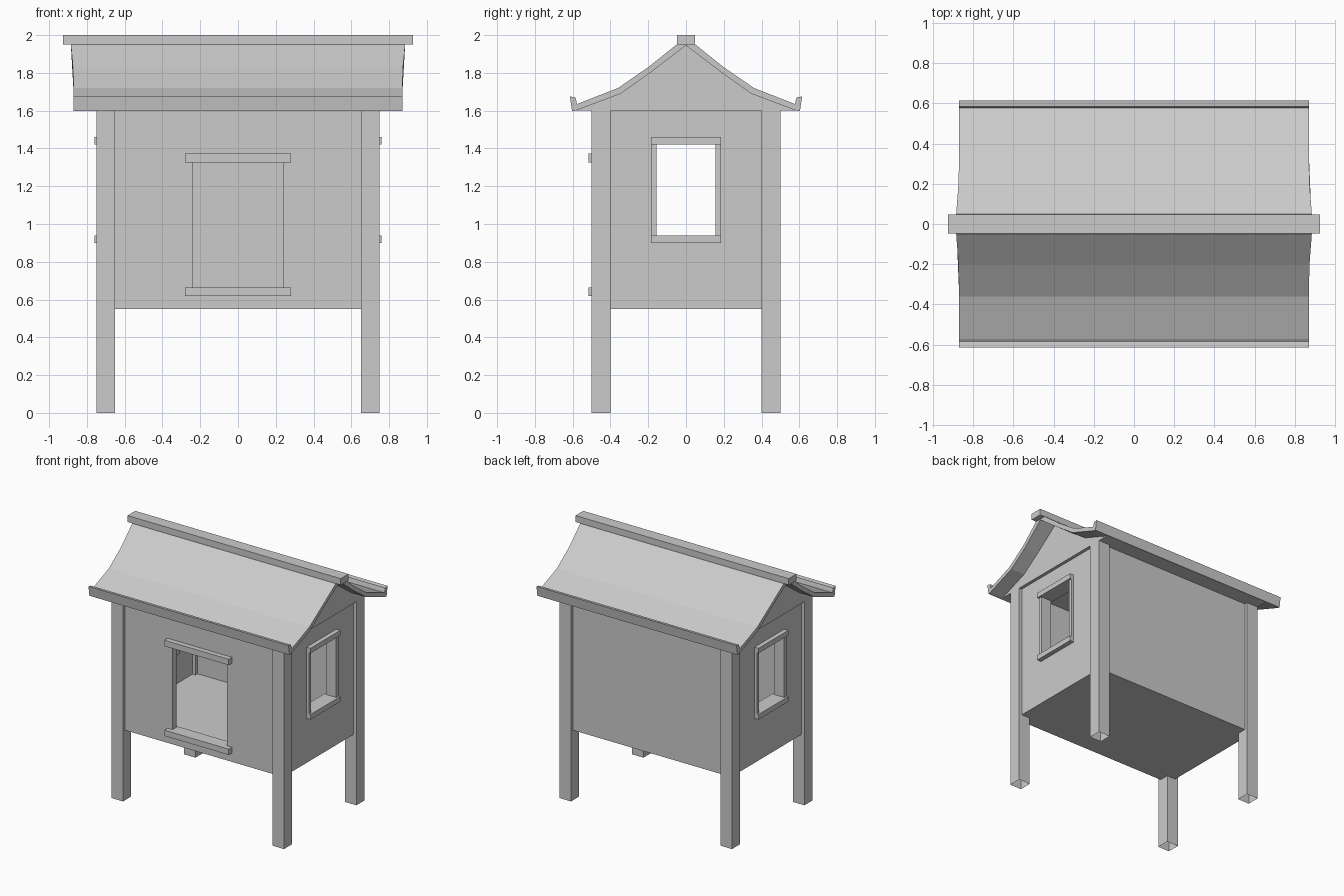
import bpy
import bmesh
from mathutils import Vector

if "Cube" in bpy.data.objects:
    bpy.data.objects.remove(bpy.data.objects["Cube"])

GREY = (0.6, 0.6, 0.6, 1)
mat = bpy.data.materials.new("plain grey")
mat.use_nodes = True
mat.diffuse_color = GREY
mat.node_tree.nodes["Principled BSDF"].inputs["Base Color"].default_value = GREY


def finish(name, bm):
    bmesh.ops.recalc_face_normals(bm, faces=bm.faces)
    mesh = bpy.data.meshes.new(name)
    bm.to_mesh(mesh)
    bm.free()
    mesh.materials.append(mat)
    obj = bpy.data.objects.new(name, mesh)
    bpy.context.collection.objects.link(obj)
    return obj


def box(name, lo, hi, open_bottom=False):
    bm = bmesh.new()
    bmesh.ops.create_cube(bm, size=1)
    lo, hi = Vector(lo), Vector(hi)
    for v in bm.verts:
        v.co = (lo + hi) / 2 + v.co * (hi - lo)
    obj = finish(name, bm)
    if open_bottom:
        bm = bmesh.new()
        bm.from_mesh(obj.data)
        down = [f for f in bm.faces if f.normal.z < -0.5]
        bmesh.ops.delete(bm, geom=down, context='FACES_ONLY')
        bm.to_mesh(obj.data)
        bm.free()
    return obj


def wall_with_opening(name, outer, inner, depth, place):
    """Wall slab with a rectangular hole; rectangles are (half width, low, high)."""
    bm = bmesh.new()
    loops = []
    for w, low, high in (outer, inner):
        for d in depth:
            corners = ((-w, low), (w, low), (w, high), (-w, high))
            loops.append([bm.verts.new(place(u, z, d)) for u, z in corners])
    out_a, out_b, in_a, in_b = loops
    for p, q in ((out_a, in_a), (out_b, in_b), (out_a, out_b), (in_a, in_b)):
        for i in range(4):
            j = (i + 1) % 4
            bm.faces.new((p[i], p[j], q[j], q[i]))
    return finish(name, bm)


def extrude_profile(name, profile, half_width):
    """Prism along x from a (y, z) outline; half_width is a function of z."""
    bm = bmesh.new()
    left = [bm.verts.new((half_width(z), y, z)) for y, z in profile]
    right = [bm.verts.new((-half_width(z), y, z)) for y, z in profile]
    bm.faces.new(left)
    bm.faces.new(right[::-1])
    for i in range(len(profile)):
        j = (i + 1) % len(profile)
        bm.faces.new((left[i], right[i], right[j], left[j]))
    return finish(name, bm)


# Four posts, hollow at the foot
for sx, side in ((1, "left"), (-1, "right")):
    for sy, end in ((-1, "front"), (1, "back")):
        box(f"{end}_{side}_post",
            (sx * 0.7 - 0.05, sy * 0.45 - 0.05, 0),
            (sx * 0.7 + 0.05, sy * 0.45 + 0.05, 1.6), open_bottom=True)

# Floor and walls, centred on the posts
LOW, HIGH = 0.55, 1.6
box("floor", (-0.675, -0.425, LOW), (0.675, 0.425, 0.65))
box("back_wall", (-0.7, 0.425, LOW), (0.7, 0.475, HIGH))
wall_with_opening("front_wall", (0.7, LOW, HIGH), (0.237, 0.66, 1.33),
                  (0.425, 0.475), lambda u, z, d: (u, -d, z))

# Door lintel and sill
for name, z0, z1 in (("door_sill", 0.62, 0.665), ("door_lintel", 1.325, 1.372)):
    box(name, (-0.28, -0.515, z0), (0.28, -0.41, z1))

# Side walls with framed windows
for s, side in ((1, "left"), (-1, "right")):
    wall_with_opening(f"{side}_wall", (0.45, LOW, HIGH), (0.17, 0.92, 1.44),
                      (0.675, 0.725), lambda u, z, d: (s * d, u, z))
    for part, z0, z1 in (("sill", 0.9, 0.94), ("lintel", 1.42, 1.46)):
        box(f"{side}_window_{part}",
            (s * 0.7 - 0.06, -0.185, z0), (s * 0.7 + 0.06, 0.185, z1))
    for t, end in ((-1, "front"), (1, "back")):
        box(f"{side}_window_{end}_jamb",
            (s * 0.7 - 0.045, t * 0.17 - 0.015, 0.94),
            (s * 0.7 + 0.045, t * 0.17 + 0.015, 1.42))

# Gable block below the curved roof
under = [(0.585, 1.6), (0.345, 1.69), (0.19, 1.8)]
gable = under + [(0, 1.945)] + [(-y, z) for y, z in reversed(under)]
extrude_profile("gable", gable, lambda z: 0.75)

# Curved roof slab with upturned eaves, flaring slightly near the ridge
top = [(0.05, 1.95), (0.2, 1.83), (0.36, 1.72), (0.577, 1.635),
       (0.585, 1.67), (0.615, 1.675), (0.603, 1.597)]
half = top + under
roof = half + [(0, 1.945)] + [(-y, z) for y, z in reversed(half)]
extrude_profile("roof", roof,
                lambda z: 0.87 + 0.015 * max(0, (z - 1.79) / 0.16))

# Ridge beam
box("ridge_beam", (-0.927, -0.048, 1.95), (0.927, 0.048, 2.0))
